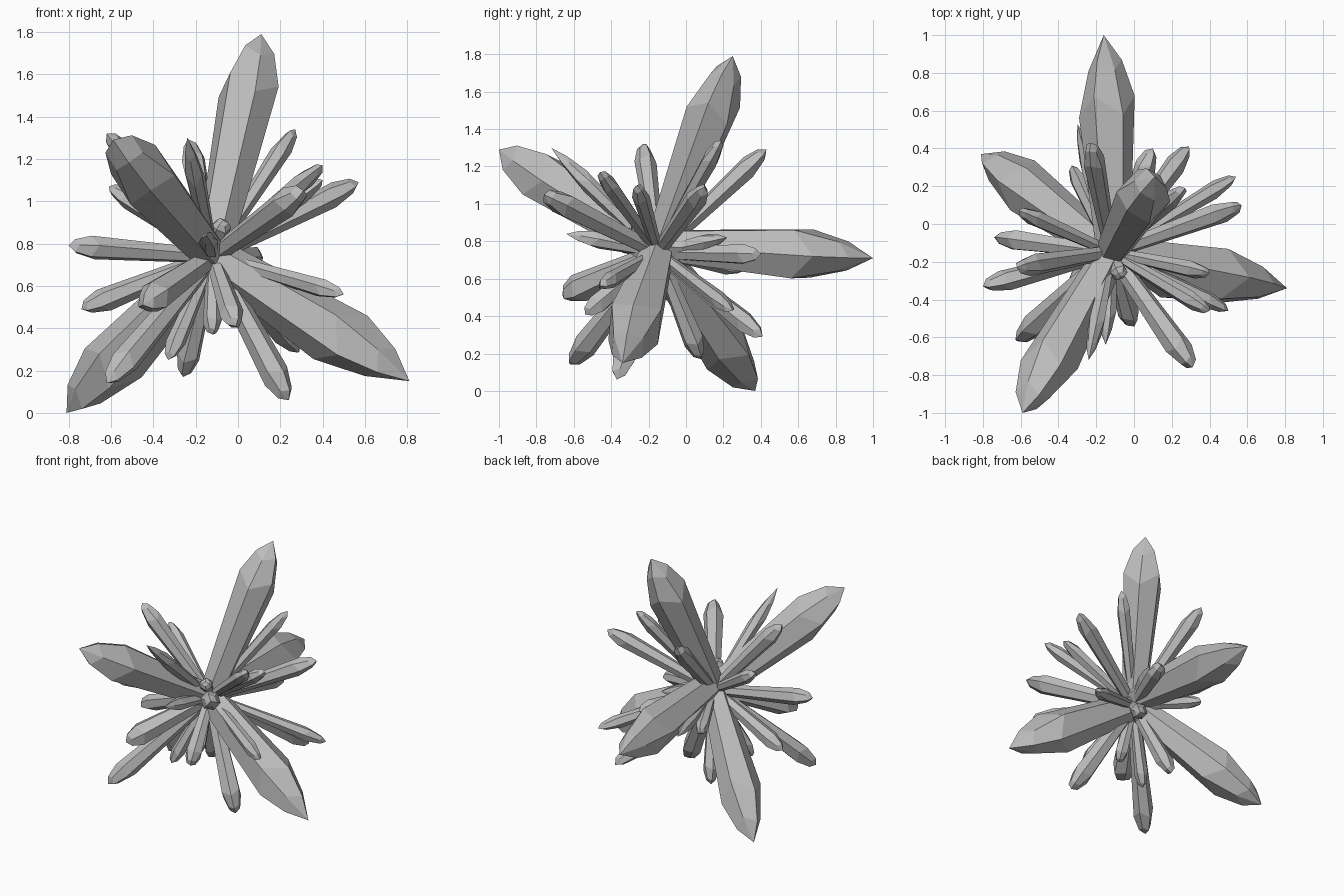
import bpy, bmesh, math, random
from mathutils import Vector

random.seed(4)
if "Cube" in bpy.data.objects:
    bpy.data.objects.remove(bpy.data.objects["Cube"], do_unlink=True)

# One plain grey mineral colour
stone = bpy.data.materials.new("crystal grey")
stone.use_nodes = True
stone.diffuse_color = (0.5, 0.5, 0.5, 1)
stone.node_tree.nodes["Principled BSDF"].inputs["Base Color"].default_value = (0.5, 0.5, 0.5, 1)

CORE = Vector((-0.12, -0.15, 0.74))
SIDES = 6


def crystal(name, tip, radius, shoulder, collar, root=CORE):
    """Six-sided shard that widens up to its shoulder, then closes in a two-step point."""
    tip = Vector(tip)
    axis = tip - root
    turn = axis.to_track_quat('Z', 'Y')
    length = axis.length
    spin = random.uniform(0, math.pi / 3)
    zigzag = (1 - shoulder) * 0.14
    bm = bmesh.new()
    rings = []
    # Height along the shard, width, and zigzag of each ring
    for t, width, shift in ((-0.03, 0.35, 0), (0.01, 0.6, 0),
                            (shoulder, 1, zigzag), (collar, 0.6, zigzag / 2)):
        ring = []
        for i in range(SIDES):
            a = spin + math.tau * i / SIDES
            h = t + (shift if i % 2 else -shift)
            r = radius * width
            p = Vector((r * math.cos(a), r * math.sin(a), h * length))
            ring.append(bm.verts.new(root + turn @ p))
        rings.append(ring)
    bm.faces.new(rings[0][::-1])
    for low, high in zip(rings, rings[1:]):
        for i in range(SIDES):
            j = (i + 1) % SIDES
            bm.faces.new((low[i], low[j], high[j], high[i]))
    point = bm.verts.new(tip)
    for i in range(SIDES):
        bm.faces.new((rings[-1][i], rings[-1][(i + 1) % SIDES], point))
    bmesh.ops.recalc_face_normals(bm, faces=bm.faces)
    mesh = bpy.data.meshes.new(name)
    bm.to_mesh(mesh)
    bm.free()
    mesh.materials.append(stone)
    bpy.context.collection.objects.link(bpy.data.objects.new(name, mesh))


# Five main shards
crystal("main_crystal_top", (0.11, 0.25, 1.79), 0.14, 0.74, 0.9)
crystal("main_crystal_low_back", (-0.81, 0.37, 0), 0.145, 0.68, 0.88)
crystal("main_crystal_left", (0.81, -0.34, 0.15), 0.155, 0.65, 0.85)
crystal("main_crystal_front", (-0.59, -1, 1.29), 0.145, 0.7, 0.89)
crystal("main_crystal_back", (-0.16, 1, 0.71), 0.15, 0.67, 0.86, CORE + Vector((0.01, 0, 0.04)))

# Smaller blunt shards, grouped by width
blunt = {
    0.08: [(-0.45, -0.66, 0.51)],
    0.068: [(0.24, -0.37, 0.06), (0.31, -0.76, 1.05), (-0.62, -0.62, 0.14)],
    0.058: [
        (0.57, 0.1, 1.09), (-0.74, -0.07, 0.49), (-0.26, 0.08, 0.17),
        (-0.8, -0.33, 0.79), (-0.23, 0.43, 1.29), (-0.01, -0.54, 0.41),
        (0.1, 0.4, 0.73), (0.29, 0.41, 0.29), (-0.62, -0.23, 1.32),
    ],
    0.046: [
        (0.27, 0.19, 1.34), (0.4, -0.46, 1.17), (0.4, -0.26, 1.1),
        (-0.61, 0.07, 1.07), (0.5, -0.46, 0.56), (0.54, 0.25, 0.43),
        (-0.33, -0.3, 0.25), (-0.12, -0.3, 0.37), (-0.33, 0.31, 0.65),
        (-0.07, -0.28, 0.91),
    ],
}
for radius, tips in blunt.items():
    for tip in tips:
        crystal("blunt_crystal", tip, radius, 0.83, 0.95)

# Thin shards with long points
for tip in [(-0.24, -0.72, 1.3), (-0.15, -0.64, 0.84), (-0.3, 0.53, 0.7), (0.05, 0.22, 0.82)]:
    crystal("needle_crystal", tip, 0.046, 0.68, 0.86)
